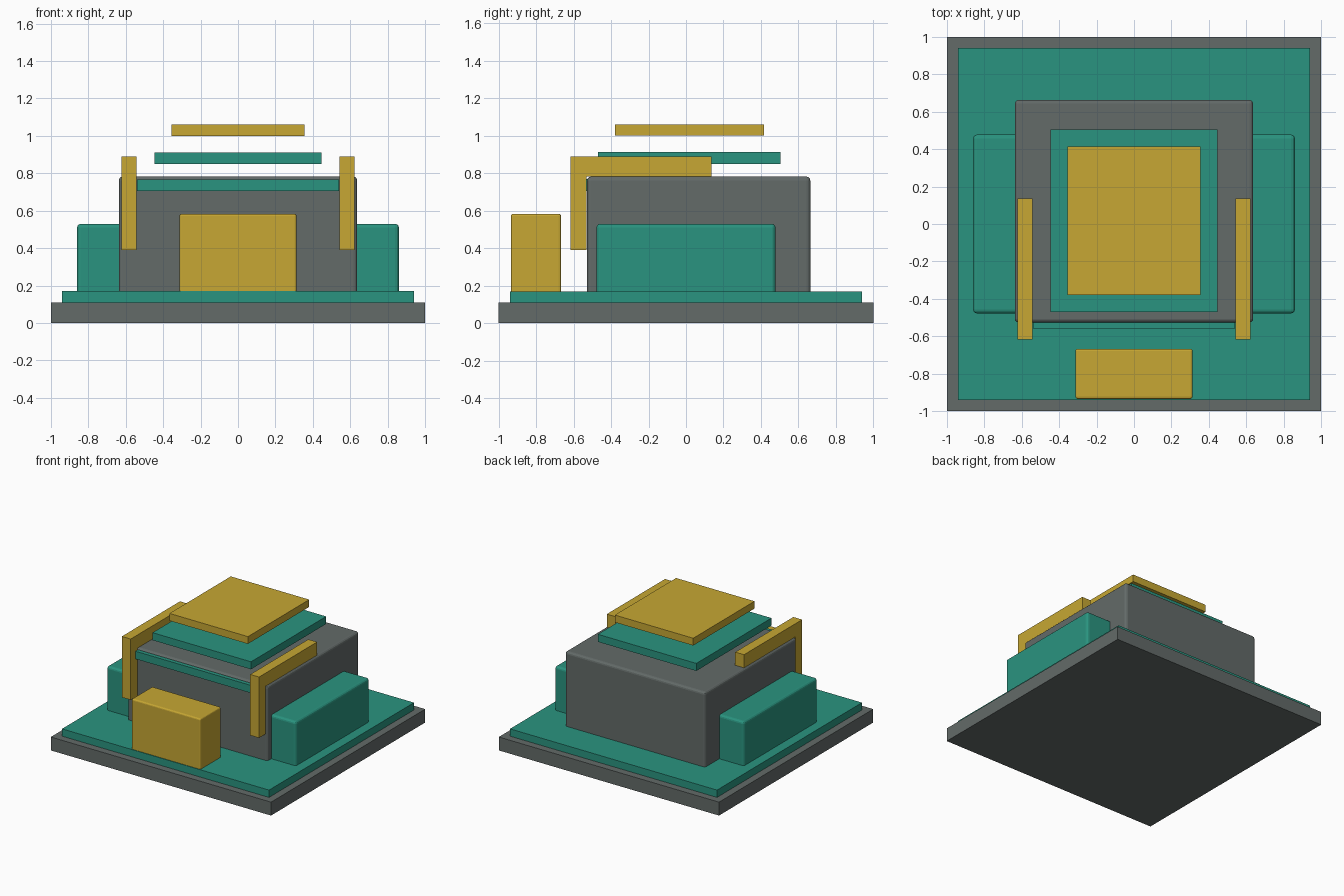
import bpy
import bmesh

cube = bpy.data.objects.get("Cube")
if cube:
    bpy.data.objects.remove(cube, do_unlink=True)


def make_material(name, rgb):
    mat = bpy.data.materials.new(name)
    mat.use_nodes = True
    colour = (*rgb, 1.0)
    mat.diffuse_color = colour
    mat.node_tree.nodes["Principled BSDF"].inputs["Base Color"].default_value = colour
    return mat


grey = make_material("slate_grey", (0.125, 0.145, 0.14))
green = make_material("teal_green", (0.023, 0.296, 0.214))
gold = make_material("gold", (0.57, 0.386, 0.033))


def finish(name, bm, mat, bevel=0.0):
    bmesh.ops.recalc_face_normals(bm, faces=bm.faces)
    mesh = bpy.data.meshes.new(name)
    bm.to_mesh(mesh)
    bm.free()
    mesh.materials.append(mat)
    obj = bpy.data.objects.new(name, mesh)
    bpy.context.collection.objects.link(obj)
    if bevel:
        mod = obj.modifiers.new("Rounded edges", "BEVEL")
        mod.width = bevel
        mod.segments = 3
    return obj


def box(name, x, y, z, mat, bevel=0.0):
    """Box spanning the given (low, high) range on each axis."""
    bm = bmesh.new()
    bmesh.ops.create_cube(bm, size=1)
    for v in bm.verts:
        for axis, (low, high) in enumerate((x, y, z)):
            v.co[axis] = low if v.co[axis] < 0 else high
    return finish(name, bm, mat, bevel)


def extruded_profile(name, profile, x, mat):
    """Extrude a (y, z) outline along x."""
    bm = bmesh.new()
    face = bm.faces.new([bm.verts.new((x[0], y, z)) for y, z in profile])
    ext = bmesh.ops.extrude_face_region(bm, geom=[face])
    verts = [g for g in ext["geom"] if isinstance(g, bmesh.types.BMVert)]
    bmesh.ops.translate(bm, verts=verts, vec=(x[1] - x[0], 0, 0))
    return finish(name, bm, mat)


# Stepped ground slab
box("base_slab", (-1, 1), (-1, 1), (0, 0.11), grey)
box("base_deck", (-0.94, 0.94), (-0.94, 0.94), (0.11, 0.17), green)

# Main hall and front entrance block
box("main_body", (-0.637, 0.637), (-0.527, 0.663), (0.12, 0.782), grey, 0.02)
box("entrance_block", (-0.313, 0.313), (-0.935, -0.667), (0.115, 0.583), gold, 0.012)
box("front_band", (-0.54, 0.54), (-0.558, -0.5), (0.705, 0.768), green)

# Floating roof plates
box("lower_roof_plate", (-0.447, 0.447), (-0.47, 0.505), (0.85, 0.912), green)
box("upper_roof_plate", (-0.356, 0.356), (-0.38, 0.415), (1.0, 1.06), gold)

# Side wings and angled brackets on both sides
bracket = [(-0.617, 0.39), (-0.53, 0.39), (-0.53, 0.782),
           (0.137, 0.782), (0.137, 0.89), (-0.617, 0.89)]
for side, s in (("left", 1), ("right", -1)):
    box(side + "_wing", sorted((0.55 * s, 0.86 * s)), (-0.478, 0.478),
        (0.12, 0.53), green, 0.02)
    extruded_profile(side + "_bracket", bracket, sorted((0.543 * s, 0.623 * s)), gold)
